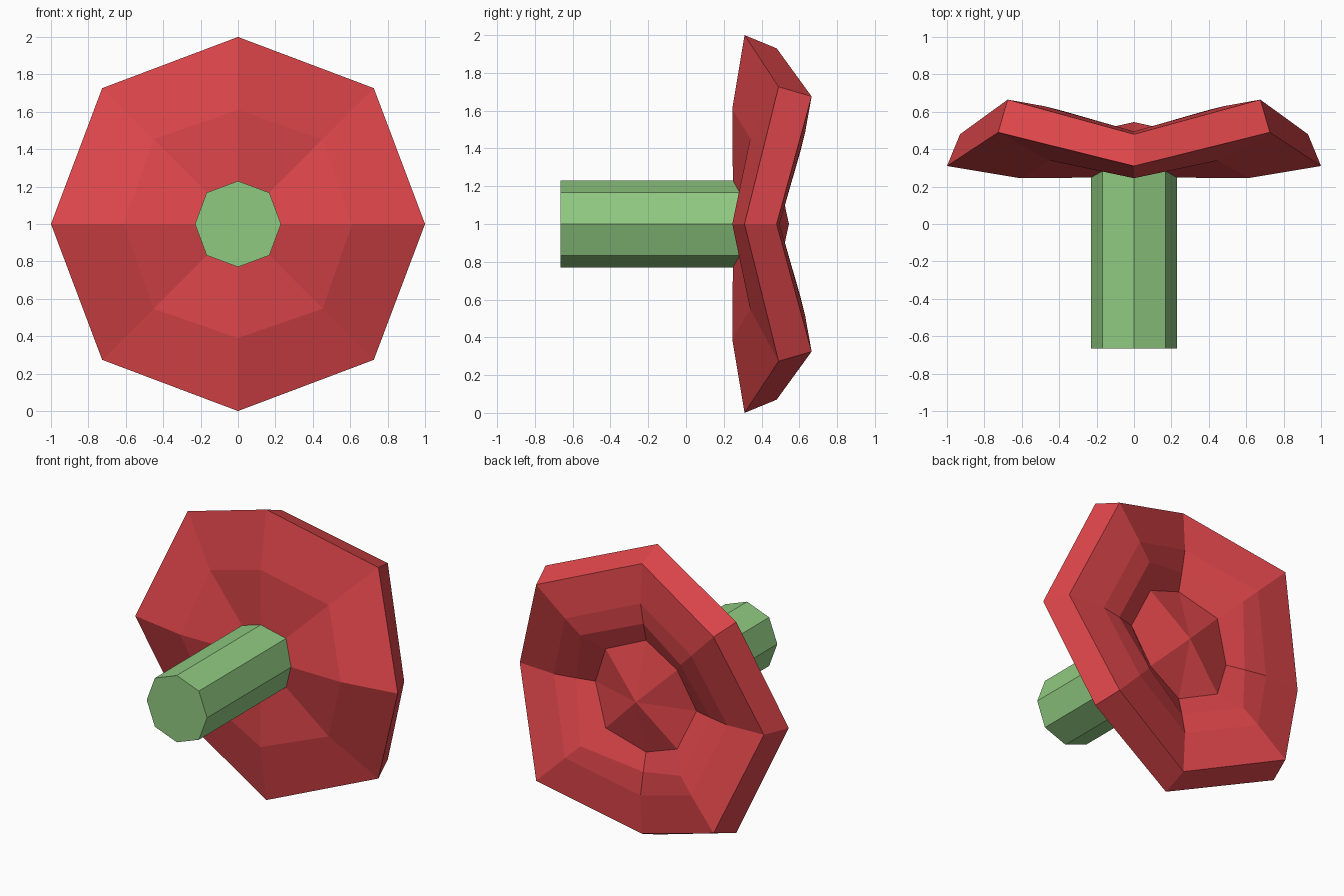
import bpy
import bmesh
from math import sin, cos, pi

cube = bpy.data.objects.get("Cube")
if cube:
    bpy.data.objects.remove(cube, do_unlink=True)

SIDES = 8
HEIGHT = 1.0


def make_material(name, rgb):
    mat = bpy.data.materials.new(name)
    mat.use_nodes = True
    color = (*rgb, 1.0)
    mat.diffuse_color = color
    bsdf = next(n for n in mat.node_tree.nodes if n.type == "BSDF_PRINCIPLED")
    bsdf.inputs["Base Color"].default_value = color
    return mat


def loft(name, front, rings, back, mat):
    """Join octagonal rings along y, closed by a centre point at each end.
    Each ring holds radius and y for its even corners, then for its odd ones."""
    bm = bmesh.new()
    loops = []
    for ring in rings:
        loop = []
        for i in range(SIDES):
            r, y = ring[:2] if i % 2 == 0 else ring[2:]
            a = 2 * pi * i / SIDES
            loop.append(bm.verts.new((r * cos(a), y, HEIGHT + r * sin(a))))
        loops.append(loop)
    tip = bm.verts.new((0, front, HEIGHT))
    end = bm.verts.new((0, back, HEIGHT))
    for i in range(SIDES):
        j = (i + 1) % SIDES
        bm.faces.new((tip, loops[0][i], loops[0][j]))
        for a, b in zip(loops, loops[1:]):
            bm.faces.new((a[i], b[i], b[j], a[j]))
        bm.faces.new((end, loops[-1][j], loops[-1][i]))
    bmesh.ops.recalc_face_normals(bm, faces=bm.faces)
    mesh = bpy.data.meshes.new(name)
    bm.to_mesh(mesh)
    bm.free()
    mesh.materials.append(mat)
    obj = bpy.data.objects.new(name, mesh)
    bpy.context.collection.objects.link(obj)
    return obj


red = make_material("petal_red", (0.72, 0.06, 0.068))
green = make_material("stem_green", (0.28, 0.59, 0.22))

# Wavy flower head: underside, thick rim, stepped bowl and raised centre
loft("flower_head", 0.25, [
    (0.61, 0.245, 0.64, 0.34),
    (1.0, 0.31, 1.027, 0.49),
    (0.93, 0.48, 0.955, 0.665),
    (0.66, 0.495, 0.68, 0.63),
    (0.51, 0.465, 0.54, 0.605),
    (0.385, 0.435, 0.385, 0.485),
], 0.545, red)

# Straight stem
loft("stem", -0.665, [
    (0.23, -0.665, 0.237, -0.665),
    (0.23, 0.3, 0.237, 0.3),
], 0.3, green)
